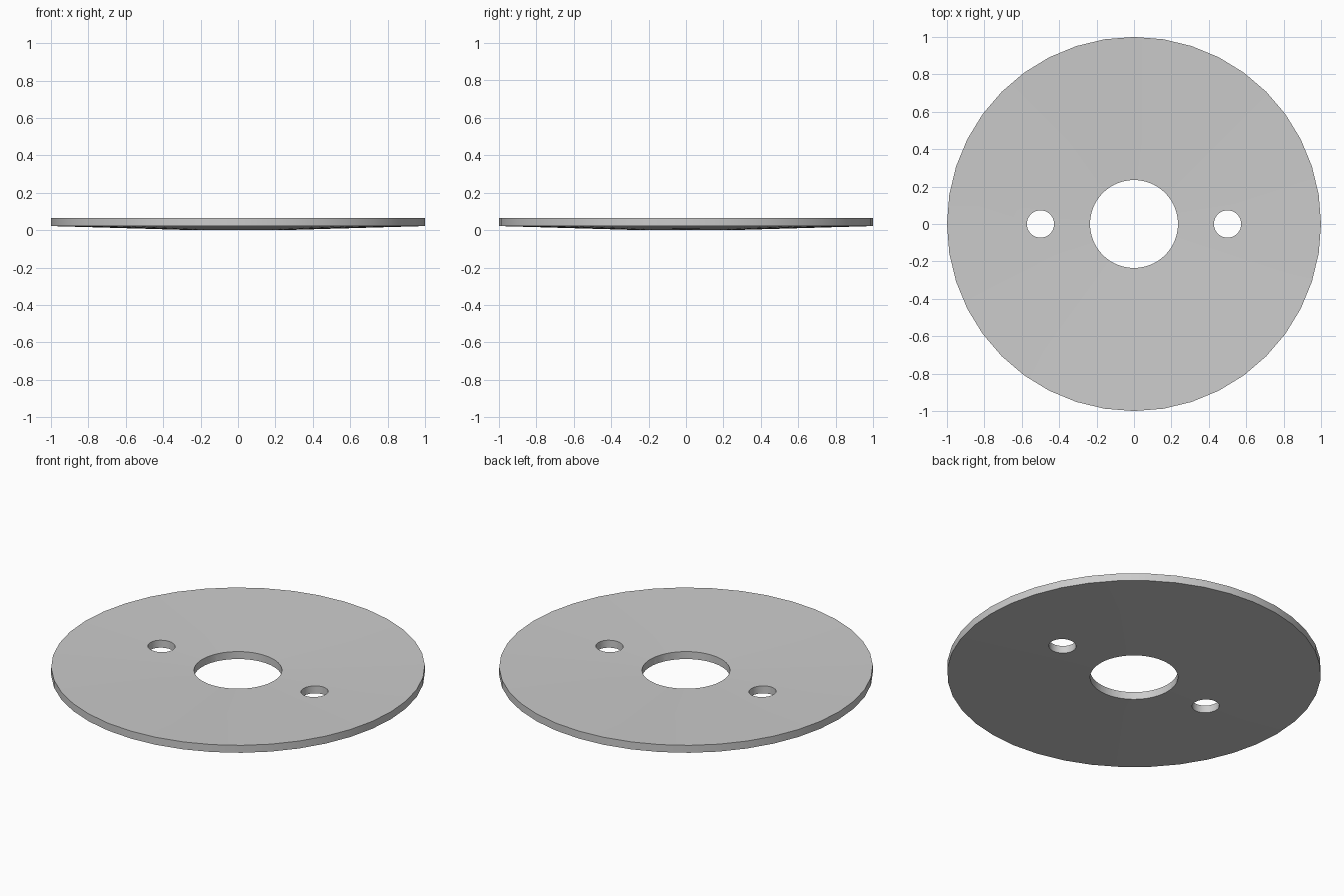
import bpy, bmesh
from math import sin, cos, tau

if "Cube" in bpy.data.objects:
    bpy.data.objects.remove(bpy.data.objects["Cube"])

SEGMENTS = 40      # facets on the outer rim
BORE = 0.235       # radius of the centre hole
RIM_LOW, RIM_HIGH = 0.022, 0.066
THICK = RIM_HIGH - RIM_LOW


def cone_z(r):
    """Underside height of the gently dished disc at radius r."""
    return RIM_LOW * (r - BORE) / (1 - BORE)


def lathe(name, profile, segments):
    """Closed ring from a closed (radius, height) profile."""
    bm = bmesh.new()
    rings = [[bm.verts.new((r * cos(tau * i / segments), r * sin(tau * i / segments), z))
              for r, z in profile] for i in range(segments)]
    n = len(profile)
    for i in range(segments):
        a, b = rings[i], rings[(i + 1) % segments]
        for j in range(n):
            k = (j + 1) % n
            bm.faces.new((a[j], b[j], b[k], a[k]))
    bmesh.ops.recalc_face_normals(bm, faces=bm.faces)
    mesh = bpy.data.meshes.new(name)
    bm.to_mesh(mesh)
    bm.free()
    obj = bpy.data.objects.new(name, mesh)
    bpy.context.collection.objects.link(obj)
    return obj


def cut_hole(target, x, radius, segments):
    """Drill a vertical round hole through the target."""
    bpy.ops.mesh.primitive_cylinder_add(vertices=segments, radius=radius, depth=1, location=(x, 0, 0))
    cutter = bpy.context.object
    cutter.name = "hole_cutter"
    cutter.hide_render = True
    mod = target.modifiers.new("hole", 'BOOLEAN')
    mod.operation, mod.solver, mod.object = 'DIFFERENCE', 'EXACT', cutter
    bpy.context.view_layer.objects.active = target
    bpy.ops.object.modifier_apply(modifier=mod.name)
    bpy.data.objects.remove(cutter, do_unlink=True)


# Dished disc, slightly lower towards the middle
inner = 0.15
disc = lathe("dished_disc", [(inner, cone_z(inner)), (1, RIM_LOW),
                             (1, RIM_HIGH), (inner, cone_z(inner) + THICK)], SEGMENTS)

# Centre bore and the two pin holes
cut_hole(disc, 0, BORE, 80)
for side in (-1, 1):
    cut_hole(disc, side * 0.5, 0.073, 40)

# Smooth walls with crisp edges
bpy.ops.object.select_all(action='DESELECT')
disc.select_set(True)
bpy.context.view_layer.objects.active = disc
bpy.ops.object.shade_smooth_by_angle()
